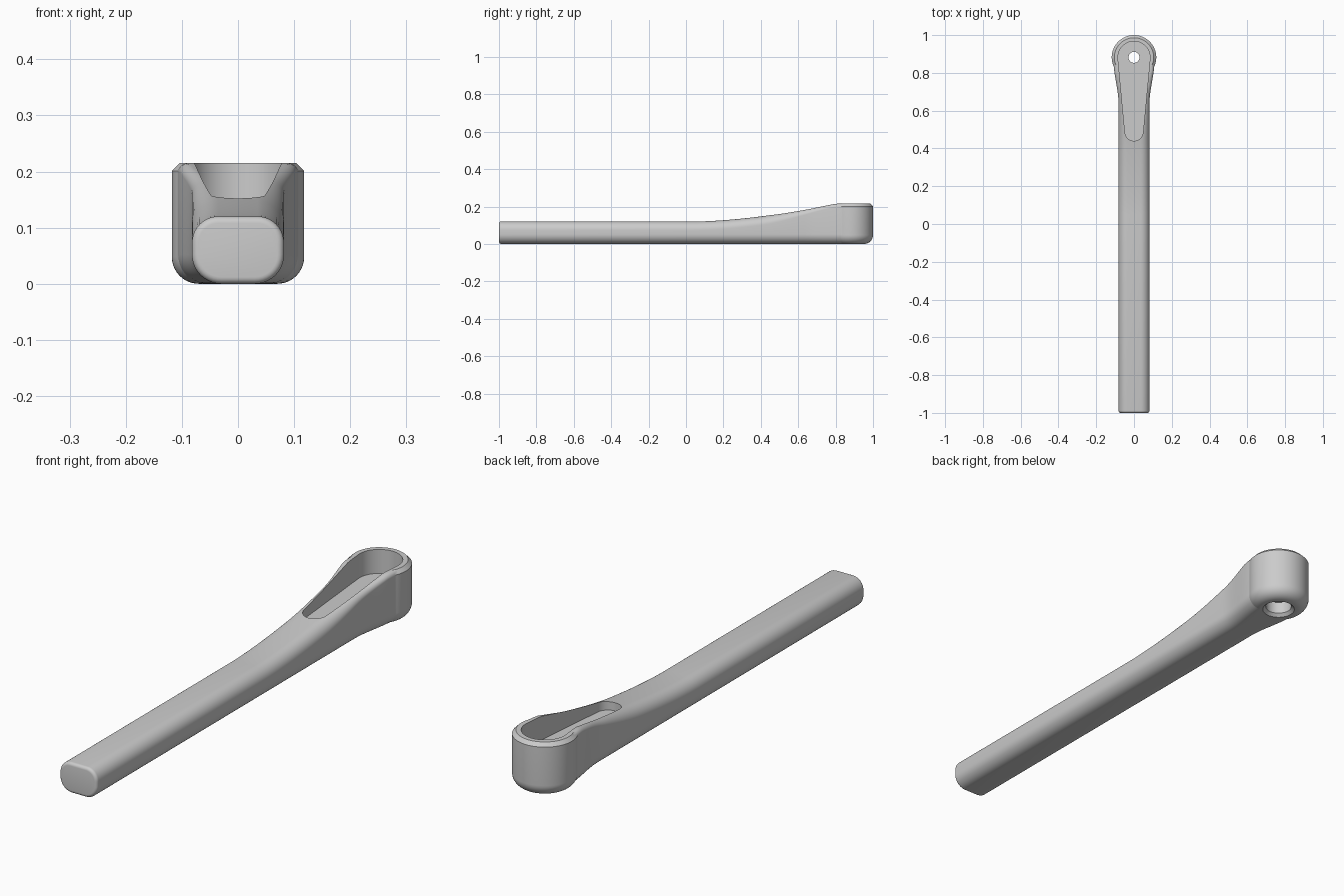
import bpy, bmesh, math

old = bpy.data.objects.get("Cube")
if old:
    bpy.data.objects.remove(old, do_unlink=True)

grey = bpy.data.materials.new("plain grey")
grey.use_nodes = True
colour = (0.6, 0.6, 0.6, 1)
grey.diffuse_color = colour
grey.node_tree.nodes["Principled BSDF"].inputs["Base Color"].default_value = colour

HEAD_Y, HEAD_R, HEAD_TOP = 0.882, 0.118, 0.215


def skin(name, rings):
    """Closed solid through rings that all have the same number of points."""
    bm = bmesh.new()
    loops = [[bm.verts.new(p) for p in ring] for ring in rings]
    n = len(loops[0])
    for a, b in zip(loops, loops[1:]):
        for i in range(n):
            j = (i + 1) % n
            bm.faces.new((a[i], a[j], b[j], b[i]))
    bm.faces.new(loops[0])
    bm.faces.new(loops[-1])
    bmesh.ops.recalc_face_normals(bm, faces=bm.faces)
    mesh = bpy.data.meshes.new(name)
    bm.to_mesh(mesh)
    bm.free()
    mesh.materials.append(grey)
    obj = bpy.data.objects.new(name, mesh)
    bpy.context.collection.objects.link(obj)
    return obj


def circle(r, z, n=96):
    return [(r * math.cos(2 * math.pi * i / n), HEAD_Y + r * math.sin(2 * math.pi * i / n), z)
            for i in range(n)]


def section(y, w, h, r_top, r_bot, inset=0, n=10):
    """Rounded rectangle across the handle."""
    pts = []
    for sx, top, start in ((1, 1, 0), (-1, 1, 90), (-1, 0, 180), (1, 0, 270)):
        r = r_top if top else r_bot
        cx, cz = sx * (w - r), (h - r if top else r)
        for i in range(n + 1):
            a = math.radians(start + 90 * i / n)
            pts.append((cx + (r - inset) * math.cos(a), y, cz + (r - inset) * math.sin(a)))
    return pts


def ease(a, b, y):
    t = min(max((y - a) / (b - a), 0), 1)
    return t * t * (3 - 2 * t)


# Handle: straight bar whose top sweeps up and sides flare into the head
rings = [section(-1 + 0.012 * (1 - math.sin(a)), 0.082, 0.12, 0.047, 0.052, 0.012 * (1 - math.cos(a)))
         for a in [math.pi / 2 * (1 - i / 5) for i in range(6)]]
for i in range(49):
    y = 0.05 + 0.83 * i / 48
    rise = min(max((y - 0.05) / 0.75, 0), 1)
    h = min(0.12 + 0.095 * rise ** 1.65, HEAD_TOP)
    w = 0.082 + 0.026 * ease(0.64, 0.86, y)
    rings.append(section(y, w, h, 0.047 - 0.03 * ease(0.4, 0.8, y), 0.052))
handle = skin("handle", rings)

# Head: round boss with a rounded foot and chamfered rim
foot = 0.048
profile = [(HEAD_R - foot + foot * math.sin(a), foot - foot * math.cos(a))
           for a in [math.pi / 2 * i / 10 for i in range(11)]]
profile += [(HEAD_R, HEAD_TOP - 0.014), (HEAD_R - 0.014, HEAD_TOP)]
head = skin("head", [circle(r, z) for r, z in profile])


# Keyhole pocket: two circles joined by tangent lines
def keyhole(z):
    big, small, tip_y = 0.085, 0.048, 0.488
    lean = math.asin((big - small) / (HEAD_Y - tip_y))
    pts = []
    for cy, r, a0, a1 in ((HEAD_Y, big, -lean, math.pi + lean),
                          (tip_y, small, math.pi + lean, 2 * math.pi - lean)):
        for i in range(41):
            a = a0 + (a1 - a0) * i / 40
            pts.append((r * math.cos(a), cy + r * math.sin(a), z))
    return pts


pocket = skin("pocket_cutter", [keyhole(0.12), keyhole(0.3)])

# Bolt hole: narrow through hole, wider flared bore from below
bore = skin("bore_cutter", [circle(r, z, 64) for r, z in
                            ((0.07, -0.01), (0.062, 0), (0.05, 0.012), (0.05, 0.06),
                             (0.029, 0.06), (0.029, 0.2))])

for other, op in ((head, 'UNION'), (pocket, 'DIFFERENCE'), (bore, 'DIFFERENCE')):
    mod = handle.modifiers.new(other.name, 'BOOLEAN')
    mod.operation, mod.solver, mod.object = op, 'EXACT', other
bpy.context.view_layer.objects.active = handle
handle.select_set(True)
for mod in list(handle.modifiers):
    bpy.ops.object.modifier_apply(modifier=mod.name)
for other in (head, pocket, bore):
    bpy.data.objects.remove(other, do_unlink=True)

handle.name = "crank_handle"
bpy.ops.object.shade_smooth_by_angle(angle=math.radians(30))
